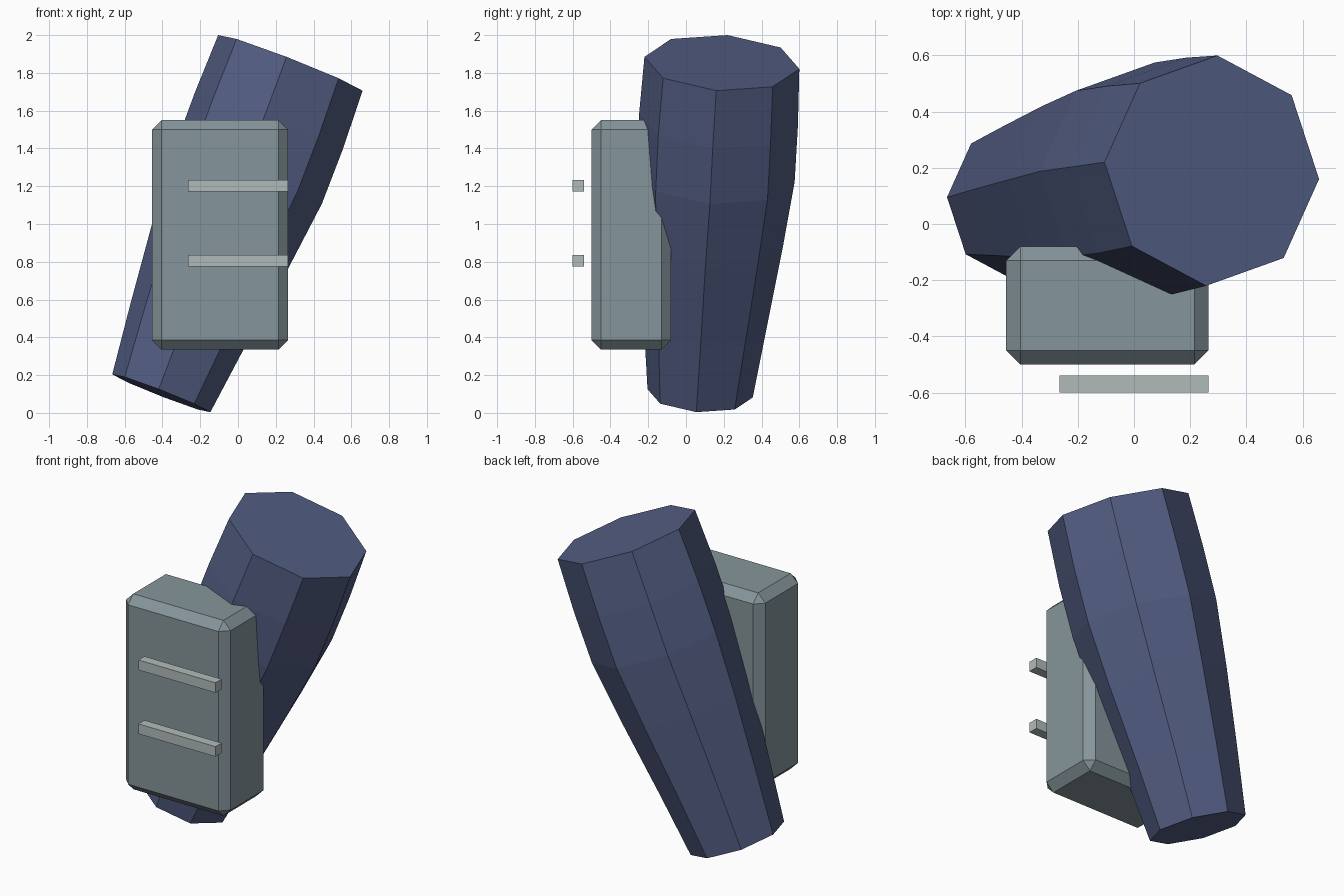
import bpy, bmesh, math
from mathutils import Vector

if "Cube" in bpy.data.objects:
    bpy.data.objects.remove(bpy.data.objects["Cube"])


def material(name, rgb):
    m = bpy.data.materials.new(name)
    m.diffuse_color = (*rgb, 1)
    m.use_nodes = True
    m.node_tree.nodes["Principled BSDF"].inputs["Base Color"].default_value = m.diffuse_color
    return m


navy = material("navy_cloth", (0.085, 0.110, 0.225))
grey = material("grey_pouch", (0.235, 0.300, 0.325))
pale = material("pale_strap", (0.440, 0.500, 0.490))


def finish(name, bm, mat):
    bmesh.ops.recalc_face_normals(bm, faces=bm.faces)
    mesh = bpy.data.meshes.new(name)
    bm.to_mesh(mesh)
    bm.free()
    mesh.materials.append(mat)
    obj = bpy.data.objects.new(name, mesh)
    bpy.context.collection.objects.link(obj)
    return obj


def box(name, low, high, mat, chamfer=0):
    bm = bmesh.new()
    bmesh.ops.create_cube(bm, size=1)
    for v in bm.verts:
        v.co = Vector([(a + b) / 2 + c * (b - a) for a, b, c in zip(low, high, v.co)])
    if chamfer:
        bmesh.ops.bevel(bm, geom=bm.edges[:], offset=chamfer, segments=1,
                        affect='EDGES', profile=0.5)
    return finish(name, bm, mat)


# Thigh: tilted eight-sided rings of varying size along a gently bent axis
AXIS_A = Vector((-0.382, 0.03, 0.147))
AXIS_B = Vector((-0.02, -0.41, 0.032))
RINGS = [  # centre, scale
    ((-0.406, 0.075, 0.104), 0.68),
    ((-0.268, 0.100, 0.460), 0.79),
    ((-0.090, 0.130, 0.900), 0.93),
    ((0.054, 0.157, 1.256), 1.02),
    ((0.165, 0.172, 1.550), 1.025),
    ((0.277, 0.190, 1.853), 1.00),
]
bm = bmesh.new()
loops = []
for centre, s in RINGS:
    loops.append([bm.verts.new(Vector(centre) + s * (math.cos(t) * AXIS_A + math.sin(t) * AXIS_B))
                  for t in (k * math.pi / 4 for k in range(8))])
for lower, upper in zip(loops, loops[1:]):
    for k in range(8):
        j = (k + 1) % 8
        bm.faces.new((lower[k], lower[j], upper[j], upper[k]))
bm.faces.new(loops[0])
bm.faces.new(loops[-1])
finish("thigh", bm, navy)

# Chamfered pouch on the front of the thigh
box("pouch", (-0.455, -0.50, 0.335), (0.265, -0.08, 1.55), grey, 0.05)

# Two straps in front of the pouch
for label, z in (("lower", 0.805), ("upper", 1.202)):
    box(label + "_strap", (-0.265, -0.60, z - 0.031), (0.265, -0.54, z + 0.031), pale)
